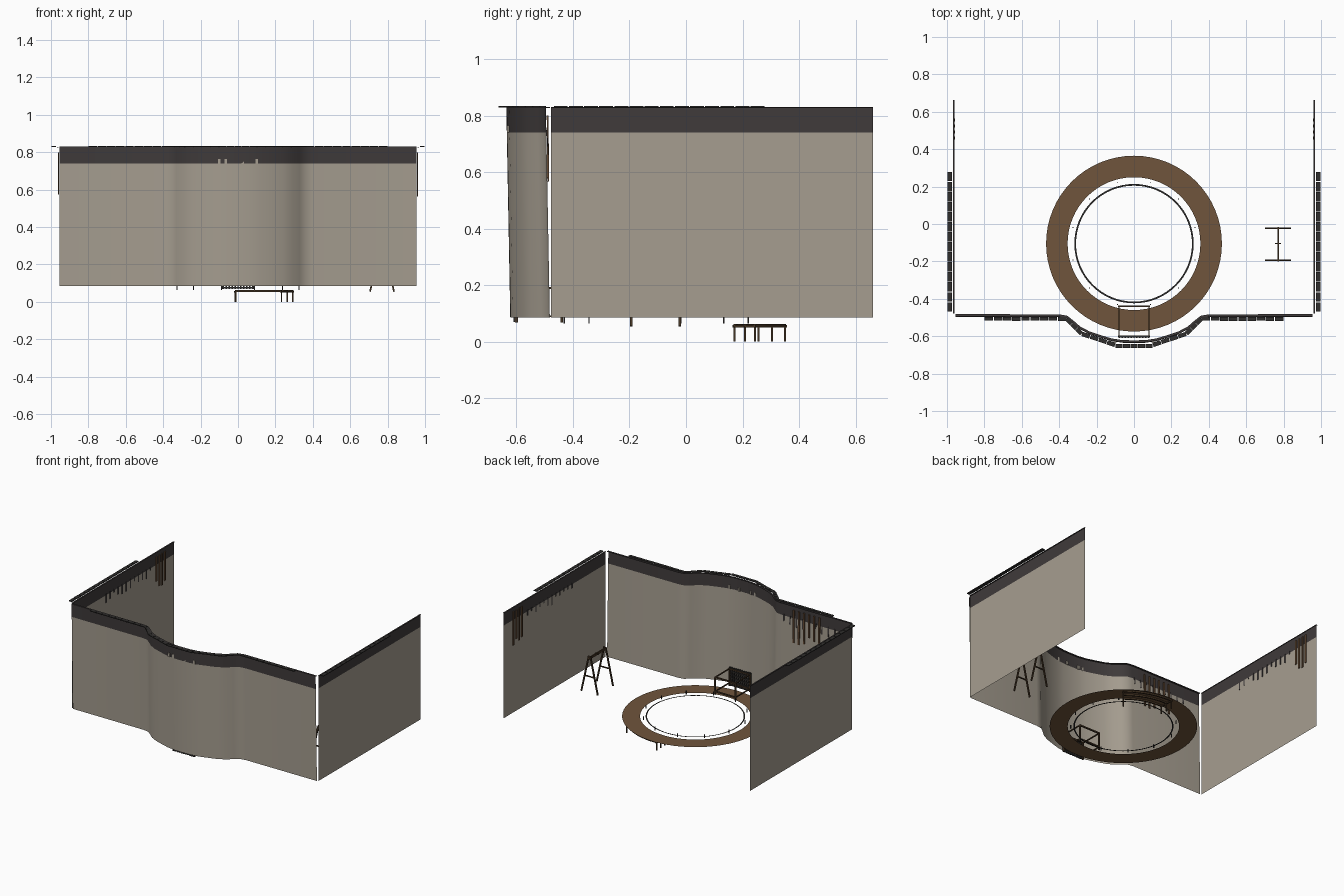
import bpy, bmesh, math, random
from mathutils import Vector

random.seed(4)
if "Cube" in bpy.data.objects:
    bpy.data.objects.remove(bpy.data.objects["Cube"])


def material(name, rgb):
    m = bpy.data.materials.new(name)
    m.use_nodes = True
    m.diffuse_color = (*rgb, 1)
    m.node_tree.nodes["Principled BSDF"].inputs["Base Color"].default_value = (*rgb, 1)
    return m


PLASTER = material("beige plaster", (0.38, 0.34, 0.28))
BAND = material("charcoal band", (0.05, 0.043, 0.043))
TILE = material("dark tile", (0.03, 0.028, 0.027))
RING = material("brown ring", (0.16, 0.09, 0.045))
WOOD = material("dark wood", (0.06, 0.036, 0.018))
RUST = material("rust streak", (0.13, 0.07, 0.035))

LOW, SPLIT, TOP = 0.085, 0.74, 0.83
DECK = 0.064
CENTRE = Vector((0, -0.105, 0))


def finish(name, bm, *mats):
    mesh = bpy.data.meshes.new(name)
    bm.to_mesh(mesh)
    bm.free()
    for m in mats:
        mesh.materials.append(m)
    obj = bpy.data.objects.new(name, mesh)
    bpy.context.collection.objects.link(obj)
    return obj


def add_beam(bm, a, b, w, h=None):
    """Rectangular bar from a to b."""
    a, b = Vector(a), Vector(b)
    axis = (b - a).normalized()
    ref = Vector((0, 0, 1)) if abs(axis.z) < 0.9 else Vector((0, 1, 0))
    side = axis.cross(ref).normalized() * w / 2
    up = side.cross(axis).normalized() * (h or w) / 2
    ends = [[bm.verts.new(p + s * side + t * up) for s, t in
             ((-1, -1), (1, -1), (1, 1), (-1, 1))] for p in (a, b)]
    for i in range(4):
        j = (i + 1) % 4
        bm.faces.new((ends[0][i], ends[0][j], ends[1][j], ends[1][i]))
    bm.faces.new(ends[0][::-1])
    bm.faces.new(ends[1])


def beams(name, mat, bars):
    bm = bmesh.new()
    for bar in bars:
        add_beam(bm, *bar)
    bmesh.ops.recalc_face_normals(bm, faces=bm.faces)
    return finish(name, bm, mat)


def polar(r, deg, z):
    t = math.radians(deg)
    return CENTRE + Vector((r * math.cos(t), r * math.sin(t), z))


def annulus(name, mat, inner, outer, z, n=64):
    bm = bmesh.new()
    loops = [[bm.verts.new(polar(r, 360 * i / n, z)) for i in range(n)] for r in (inner, outer)]
    for i in range(n):
        j = (i + 1) % n
        bm.faces.new((loops[0][i], loops[1][i], loops[1][j], loops[0][j]))
    return finish(name, bm, mat)


def wall(name, path, lean=0.0):
    """Thin painted sheet following a plan path, with the band along its top."""
    bm = bmesh.new()
    rows = [[bm.verts.new((x, y - lean * (z - LOW) / (TOP - LOW), z)) for x, y in path]
            for z in (LOW, SPLIT, TOP)]
    for k in range(2):
        for i in range(len(path) - 1):
            f = bm.faces.new((rows[k][i], rows[k][i + 1], rows[k + 1][i + 1], rows[k + 1][i]))
            f.material_index = k
            f.smooth = True
    return finish(name, bm, PLASTER, BAND)


# Plan of the front wall: flat wings with a rounded bay in the middle
half = [(0.0, -0.622), (0.06, -0.621), (0.12, -0.612), (0.18, -0.594), (0.24, -0.574),
        (0.29, -0.548), (0.33, -0.513), (0.36, -0.49), (0.4, -0.483), (0.955, -0.482)]
plan = [(-x, y) for x, y in reversed(half[1:])] + half
wall("front_wall", plan, 0.014)
for side, s in (("left", 1), ("right", -1)):
    wall(side + "_wall", [(s * 0.963, -0.478), (s * 0.963, 0.662)])

# Coping strips on the wall tops
coping = [((a[0], a[1] - 0.006, 0.829), (b[0], b[1] - 0.006, 0.829), 0.012, 0.003)
          for a, b in zip(plan, plan[1:])]
coping += [((s * 0.964, -0.478, 0.828), (s * 0.964, 0.662, 0.828), 0.01, 0.003) for s in (1, -1)]
beams("wall_coping", BAND, coping)


def tile_row(a, b, count, width):
    a, b = Vector((*a, 0.832)), Vector((*b, 0.832))
    for i in range(count):
        yield (a.lerp(b, (i + 0.04) / count), a.lerp(b, (i + 0.96) / count),
               width * random.uniform(0.85, 1), 0.005)


# Roof tiles along the outer edges
tiles = list(tile_row((-0.1, -0.652), (0.1, -0.652), 5, 0.025))
for s in (1, -1):
    tiles += tile_row((s * 0.985, -0.47), (s * 0.985, 0.28), 14, 0.026)
    tiles += tile_row((s * 0.36, -0.507), (s * 0.8, -0.507), 9, 0.022)
    tiles += tile_row((s * 0.1, -0.647), (s * 0.28, -0.587), 4, 0.025)
    tiles += tile_row((s * 0.28, -0.587), (s * 0.36, -0.507), 3, 0.025)
beams("roof_tiles", TILE, tiles)

# Streaks running down the inner faces, and bare chips in the outer band
rust, drips, chips = [], [], []
for i in range(6):
    x = -0.5 - 0.04 * i
    rust.append(((x, -0.488, random.uniform(0.56, 0.66)), (x, -0.49, 0.8), 0.012, 0.006))
for s in (1, -1):
    for i in range(4):
        y = 0.46 + 0.032 * i
        rust.append(((s * 0.96, y, random.uniform(0.56, 0.64)), (s * 0.96, y, 0.8), 0.005, 0.014))
    for i in range(12):
        y = -0.1 + 0.045 * i
        drips.append(((s * 0.961, y, random.uniform(0.68, 0.73)), (s * 0.961, y, 0.75), 0.003, 0.01))
for i in range(9):
    x = -0.42 - 0.05 * i
    drips.append(((x, -0.49, random.uniform(0.68, 0.73)), (x, -0.492, 0.75), 0.009, 0.003))
for x in (-0.1, -0.065, 0.025, 0.1):
    chips.append(((x, -0.63, SPLIT), (x, -0.63, 0.765), 0.014, 0.008))
beams("rust_streaks", RUST, rust)
beams("band_drips", BAND, drips)
beams("plaster_chips", PLASTER, chips)

# Round deck, inner hoop and its small pegs
annulus("round_deck", RING, 0.355, 0.47, DECK)
annulus("inner_hoop", TILE, 0.31, 0.319, DECK)
beams("hoop_pegs", TILE, [(polar(0.337, 15 + 30 * i, DECK), polar(0.337, 15 + 30 * i, 0.09), 0.005)
                          for i in range(12)])

# Supports under one part of the deck
support = []
for r in (0.362, 0.41, 0.455):
    for k in range(6):
        support.append((polar(r, 50 + 7 * k, 0.058), polar(r, 57 + 7 * k, 0.058), 0.01, 0.01))
    for deg in (50, 92):
        support.append((polar(r, deg, 0), polar(r, deg, 0.056), 0.007))
for deg in (50, 92):
    support.append((polar(0.355, deg, 0.055), polar(0.462, deg, 0.055), 0.008))
beams("deck_supports", WOOD, support)

# Open table frame in the bay, with a lattice at its back
frame = []
for z in (0.09, 0.19):
    for y in (-0.44, -0.6):
        frame.append(((-0.082, y, z), (0.082, y, z), 0.009))
    for x in (-0.08, 0.08):
        frame.append(((x, -0.44, z), (x, -0.6, z), 0.007))
for x in (-0.08, 0.08):
    for y in (-0.44, -0.6):
        frame.append(((x, y, 0.068), (x, y, 0.19), 0.009))
beams("table_frame", WOOD, frame)
lattice = [((-0.08 + 0.016 * i, -0.606, 0.07), (-0.08 + 0.016 * i, -0.606, 0.2), 0.008)
           for i in range(11)]
lattice += [((-0.084, -0.604, 0.075 + 0.024 * i), (0.084, -0.604, 0.075 + 0.024 * i), 0.008)
            for i in range(6)]
beams("table_lattice", TILE, lattice)

# Trestle with splayed legs beside the left wall
trestle = [((0.77, -0.2, 0.3), (0.77, -0.015, 0.3), 0.008, 0.016)]
for y in (-0.022, -0.193):
    for s in (1, -1):
        trestle.append(((0.77 + s * 0.064, y, 0.055), (0.77 + s * 0.006, y, 0.315), 0.009))
    trestle.append(((0.735, y, 0.17), (0.805, y, 0.17), 0.007))
trestle.append(((0.755, -0.105, 0.3), (0.785, -0.105, 0.3), 0.006))
beams("trestle", WOOD, trestle)
